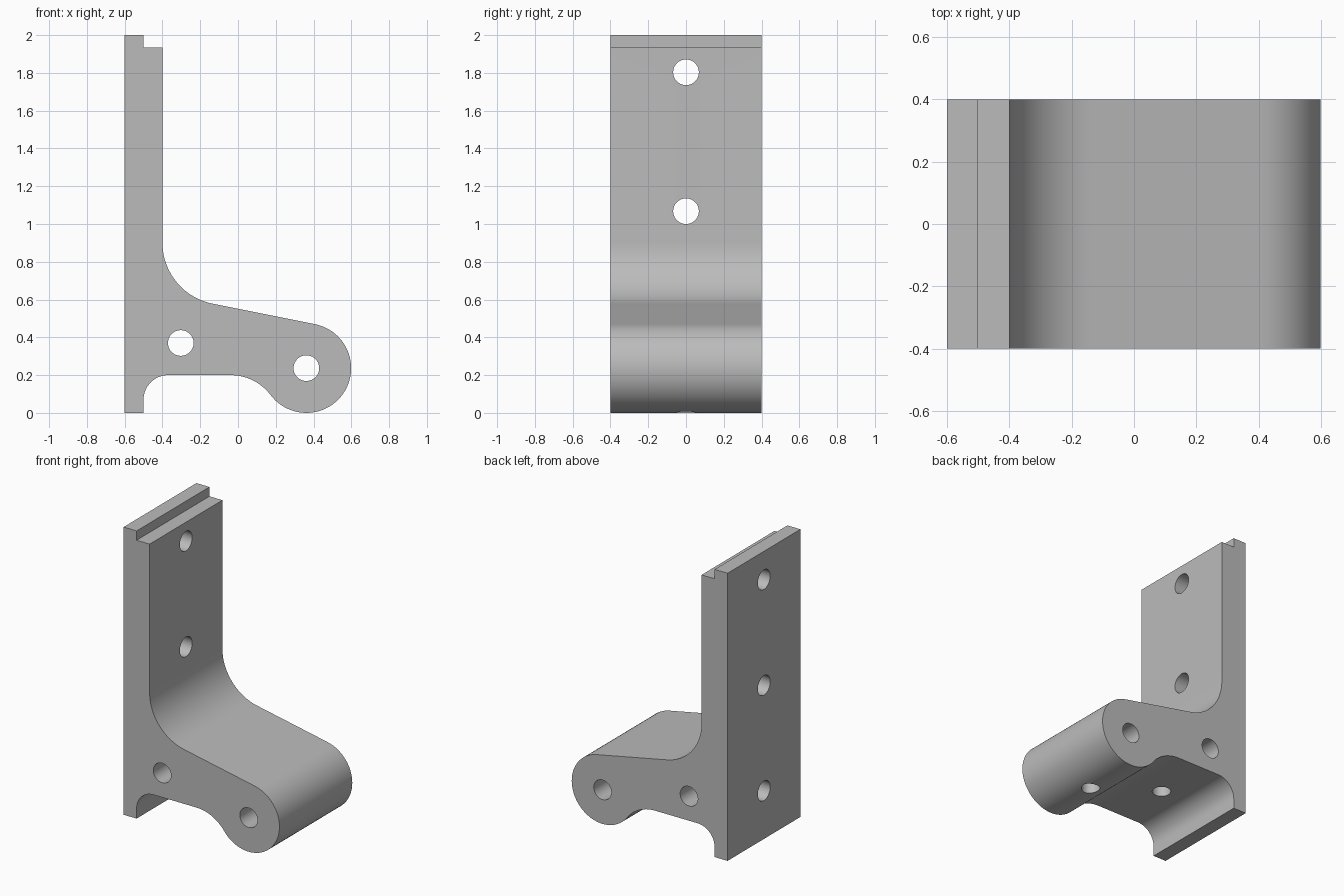
import bpy, bmesh
from math import sin, cos, pi, atan, atan2, hypot
from mathutils import Matrix

if "Cube" in bpy.data.objects:
    bpy.data.objects.remove(bpy.data.objects["Cube"])

grey = bpy.data.materials.new("plain grey")
grey.use_nodes = True
grey.diffuse_color = (0.5, 0.5, 0.5, 1)
grey.node_tree.nodes["Principled BSDF"].inputs["Base Color"].default_value = (0.5, 0.5, 0.5, 1)


def arc(cx, cz, r, a0, a1, n):
    return [(cx + r * cos(a0 + (a1 - a0) * i / n), cz + r * sin(a0 + (a1 - a0) * i / n))
            for i in range(n + 1)]


def make_object(name, bm):
    bmesh.ops.recalc_face_normals(bm, faces=bm.faces)
    mesh = bpy.data.meshes.new(name)
    bm.to_mesh(mesh)
    bm.free()
    mesh.materials.append(grey)
    obj = bpy.data.objects.new(name, mesh)
    bpy.context.collection.objects.link(obj)
    return obj


# Main dimensions
half_depth = 0.4
boss_x, boss_z, boss_r = 0.362, 0.237, 0.237
tilt = pi / 2 - atan(0.2)            # direction normal to the sloping top
under_z, under_x = 0.2, -0.04        # flat underside and where it ends

# Upper fillet touches the wall and the sloping top
fillet_r = 0.33
fillet_x = -0.4 + fillet_r
fillet_z = boss_z + (boss_r + fillet_r - (fillet_x - boss_x) * cos(tilt)) / sin(tilt)

# Lower hollow touches the flat underside and the round end
dx = boss_x - under_x
hollow_r = (dx ** 2 + (under_z - boss_z) ** 2 - boss_r ** 2) / (2 * under_z)
hollow_z = under_z - hollow_r
meet = atan2(boss_z - hollow_z, dx)

# Side profile of the bracket
profile = [(-0.6, 0), (-0.6, 2), (-0.5, 2), (-0.5, 1.935), (-0.4, 1.935)]
profile += arc(fillet_x, fillet_z, fillet_r, pi, pi + tilt, 20)
profile += arc(boss_x, boss_z, boss_r, tilt, meet - pi, 48)
profile += arc(under_x, hollow_z, hollow_r, meet, pi / 2, 14)[1:]
profile += arc(-0.37, 0.07, 0.13, pi / 2, pi, 14)
profile += [(-0.5, 0)]

bm = bmesh.new()
face = bm.faces.new([bm.verts.new((x, -half_depth, z)) for x, z in profile])
side = bmesh.ops.extrude_face_region(bm, geom=[face])["geom"]
bmesh.ops.translate(bm, vec=(0, 2 * half_depth, 0),
                    verts=[v for v in side if isinstance(v, bmesh.types.BMVert)])
bracket = make_object("bracket", bm)


# Drilled holes
def drill(name, start, end, axis, across, r):
    bm = bmesh.new()
    bmesh.ops.create_cone(bm, cap_ends=True, segments=40, radius1=r, radius2=r, depth=end - start)
    turn = {"X": Matrix.Rotation(pi / 2, 4, "Y"), "Y": Matrix.Rotation(pi / 2, 4, "X"),
            "Z": Matrix.Identity(4)}[axis]
    centre = list(across)
    centre.insert("XYZ".index(axis), (start + end) / 2)
    bmesh.ops.transform(bm, matrix=Matrix.Translation(centre) @ turn, verts=bm.verts)
    cutter = make_object(name, bm)
    cutter.hide_render = True
    mod = bracket.modifiers.new(name, "BOOLEAN")
    mod.operation = "DIFFERENCE"
    mod.solver = "EXACT"
    mod.object = cutter
    return cutter


cutters = [
    drill("upper_wall_hole", -0.8, -0.2, "X", (0, 1.803), 0.068),
    drill("middle_wall_hole", -0.8, -0.2, "X", (0, 1.068), 0.068),
    drill("lower_wall_hole", -0.8, -0.3, "X", (0, 0.335), 0.068),
    drill("inner_cross_hole", -0.6, 0.6, "Y", (-0.303, 0.37), 0.068),
    drill("outer_cross_hole", -0.6, 0.6, "Y", (boss_x, boss_z), 0.068),
    drill("underside_hole", 0.1, 0.37, "Z", (-0.23, 0), 0.06),
    drill("round_end_hole", -0.1, boss_z, "Z", (boss_x, 0), 0.06),
]

# Apply the cuts, drop the cutters and smooth the curves
bpy.ops.object.select_all(action="DESELECT")
bpy.context.view_layer.objects.active = bracket
bracket.select_set(True)
for mod in list(bracket.modifiers):
    bpy.ops.object.modifier_apply(modifier=mod.name)
for cutter in cutters:
    bpy.data.objects.remove(cutter)
bpy.ops.object.shade_smooth_by_angle(angle=pi / 6)
